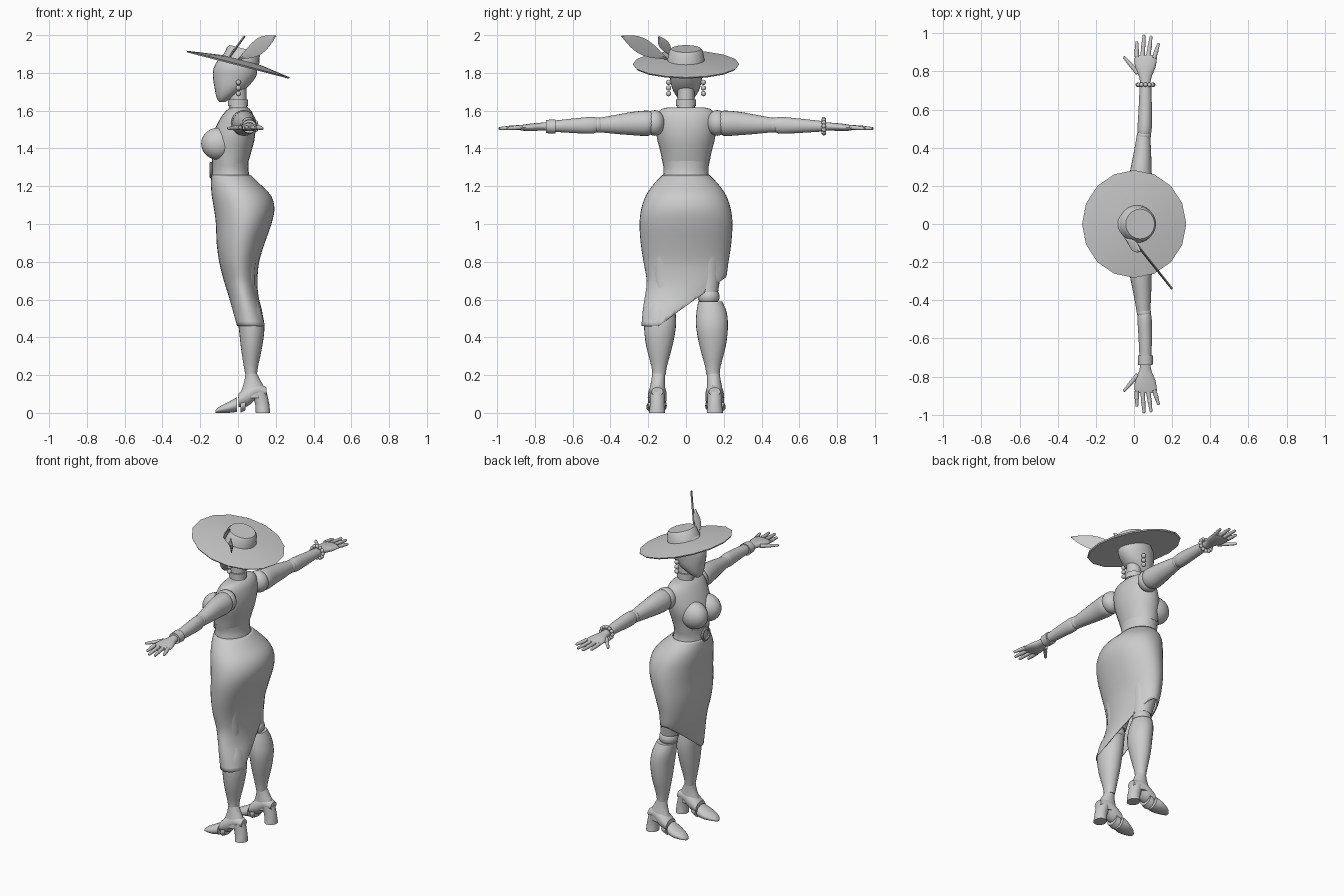
import bpy, bmesh, math
from mathutils import Vector, Matrix

cube = bpy.data.objects.get("Cube")
if cube:
    bpy.data.objects.remove(cube, do_unlink=True)

GREY = (0.6, 0.6, 0.6, 1)
mat = bpy.data.materials.new("plain grey")
mat.use_nodes = True
mat.diffuse_color = GREY
mat.node_tree.nodes["Principled BSDF"].inputs["Base Color"].default_value = GREY
parts = []


def finish(name, bm):
    """Turn a bmesh into a named object with the shared material."""
    bmesh.ops.recalc_face_normals(bm, faces=bm.faces)
    mesh = bpy.data.meshes.new(name)
    bm.to_mesh(mesh)
    bm.free()
    mesh.materials.append(mat)
    obj = bpy.data.objects.new(name, mesh)
    bpy.context.collection.objects.link(obj)
    parts.append(obj)
    return obj


def resample(rows, steps):
    """Catmull-Rom refinement of the section rows."""
    out = []
    for i in range(len(rows) - 1):
        a, b, c, d = (rows[max(0, min(len(rows) - 1, i + k))] for k in (-1, 0, 1, 2))
        for s in range(steps):
            t = s / steps
            out.append([(2*q + (r - p)*t + (2*p - 5*q + 4*r - w)*t*t
                         + (3*q - p - 3*r + w)*t**3) / 2
                        for p, q, r, w in zip(a, b, c, d)])
    return out + [rows[-1]]


def loft(name, axis, rows, side=1, steps=3, segs=24, caps=True):
    """Oval sections: position on axis, then low/high bounds of the other two axes."""
    bm = bmesh.new()
    rings = []
    for t, lo1, hi1, lo2, hi2 in resample(rows, steps):
        ring = []
        for k in range(segs):
            a = math.tau * k / segs
            co = [(lo1 + hi1 + (hi1 - lo1) * math.cos(a)) / 2,
                  (lo2 + hi2 + (hi2 - lo2) * math.sin(a)) / 2]
            co.insert("xyz".index(axis), t)
            ring.append(bm.verts.new((co[0], co[1] * side, co[2])))
        rings.append(ring)
    for r, s in zip(rings, rings[1:]):
        for k in range(segs):
            j = (k + 1) % segs
            bm.faces.new((r[k], r[j], s[j], s[k]))
    if caps:
        bm.faces.new(rings[0])
        bm.faces.new(rings[-1])
    return finish(name, bm)


def ball(name, centre, size, segs=16):
    """Ellipsoid."""
    bm = bmesh.new()
    bmesh.ops.create_uvsphere(bm, u_segments=segs, v_segments=segs // 2 + 2, radius=1)
    bmesh.ops.transform(bm, verts=bm.verts,
                        matrix=Matrix.Translation(centre) @ Matrix.Diagonal((*size, 1)))
    return finish(name, bm)


def rod(name, a, b, r1, r2):
    """Tapered rod between two points."""
    a, b = Vector(a), Vector(b)
    d = b - a
    bm = bmesh.new()
    bmesh.ops.create_cone(bm, cap_ends=True, segments=10, radius1=r1, radius2=r2, depth=d.length)
    turn = d.to_track_quat("Z", "Y").to_matrix().to_4x4()
    bmesh.ops.transform(bm, verts=bm.verts, matrix=Matrix.Translation((a + b) / 2) @ turn)
    return finish(name, bm)


def feather(name, base, tip, width, side):
    """Leaf-shaped plate with a raised midrib."""
    base, tip = Vector(base), Vector(tip)
    d = tip - base
    side = (Vector(side) - Vector(side).project(d)).normalized()
    rib = d.cross(side).normalized() * 0.006
    bm = bmesh.new()
    rows = []
    n = 10
    for i in range(n + 1):
        t = i / n
        w = width * (0.06 + math.sin(math.pi * t ** 1.2))
        p = base + d * t
        rows.append([bm.verts.new(v) for v in (p - side * w, p + rib, p + side * w, p - rib)])
    for r, s in zip(rows, rows[1:]):
        for k in range(4):
            j = (k + 1) % 4
            bm.faces.new((r[k], r[j], s[j], s[k]))
    bm.faces.new(rows[0])
    bm.faces.new(rows[-1])
    finish(name, bm)


# Torso, bust and waistband
loft("torso", "z", [(1.32, -.135, .052, -.124, .124), (1.38, -.14, .07, -.135, .135),
                    (1.45, -.14, .088, -.153, .153), (1.52, -.115, .092, -.16, .16),
                    (1.58, -.08, .08, -.155, .155), (1.61, -.05, .06, -.125, .125),
                    (1.618, -.03, .045, -.08, .08)])
for s, label in ((1, "right"), (-1, "left")):
    ball(label + "_bust", (-.105, s * .068, 1.425), (.09, .073, .085), 24)
loft("waistband", "z", [(1.25, -.138, .062, -.122, .122), (1.29, -.136, .055, -.118, .118),
                        (1.335, -.138, .056, -.126, .126)])
bpy.ops.mesh.primitive_torus_add(location=(-.143, 0, 1.285), rotation=(0, math.pi / 2, 0),
                                 major_radius=.036, minor_radius=.008,
                                 major_segments=24, minor_segments=8)
buckle = bpy.context.object
buckle.name = "belt_buckle"
buckle.data.materials.append(mat)
parts.append(buckle)

# Wrap skirt with a slanting hem
skirt = loft("skirt", "z", [(.46, -.005, .142, -.236, -.04), (.55, -.03, .125, -.228, .06),
                            (.62, -.05, .108, -.217, .15), (.7, -.075, .103, -.208, .207),
                            (.8, -.1, .112, -.225, .225), (.9, -.113, .142, -.24, .24),
                            (1, -.117, .177, -.246, .246), (1.08, -.127, .193, -.237, .237),
                            (1.15, -.139, .175, -.213, .213), (1.21, -.143, .118, -.172, .172),
                            (1.26, -.14, .066, -.124, .124)], segs=40, caps=False)
bm = bmesh.new()
bm.from_mesh(skirt.data)
bmesh.ops.bisect_plane(bm, geom=bm.verts[:] + bm.edges[:] + bm.faces[:], clear_inner=True,
                       plane_co=(0, -.14, .465), plane_no=(0, -.72, 1))
bm.to_mesh(skirt.data)
bm.free()
shell = skirt.modifiers.new("cloth", "SOLIDIFY")
shell.thickness = .006

# Neck, choker and head
loft("neck", "z", [(1.59, -.05, .055, -.052, .052), (1.65, -.045, .045, -.045, .045),
                   (1.74, -.045, .045, -.045, .045)])
loft("choker", "z", [(1.625, -.053, .053, -.053, .053), (1.66, -.053, .053, -.053, .053)], steps=1)
loft("head", "z", [(1.645, -.098, -.07, -.018, .018), (1.67, -.114, -.03, -.046, .046),
                   (1.72, -.124, .045, -.074, .074), (1.78, -.133, .095, -.086, .086),
                   (1.83, -.127, .1, -.09, .09), (1.89, -.09, .08, -.07, .07),
                   (1.92, -.04, .04, -.03, .03)])

# Tilted wide hat and feathers
brim = loft("hat_brim", "z", [(-.004, -.277, .277, -.277, .277), (.004, -.282, .282, -.282, .282),
                              (.028, -.1, .12, -.1, .1)], steps=1, segs=16)
crown = loft("hat_crown", "z", [(.02, -.09, .11, -.1, .1), (.075, -.08, .1, -.09, .09),
                                (.09, -.068, .088, -.078, .078)], steps=1)
for o in (brim, crown):
    o.location = (0, 0, 1.843)
    o.rotation_euler = (0, math.radians(14.5), 0)
feather("large_feather", (0, -.09, 1.87), (.2, -.34, 1.995), .042, (0, 0, 1))
feather("small_feather", (-.045, -.075, 1.885), (.035, -.145, 1.995), .027, (0, 1, 0))

for s, label in ((1, "right"), (-1, "left")):
    # Earrings
    for i in range(3):
        ball(label + "_earring_bead", (.002, s * .092, 1.75 - .03 * i), (.014, .014, .014), 10)

    # Arms
    ball(label + "_shoulder_joint", (.03, s * .165, 1.535), (.066, .055, .068))
    loft(label + "_upper_arm", "y", [(.17, -.015, .08, 1.49, 1.59), (.2, -.03, .097, 1.467, 1.6),
                                     (.28, -.02, .092, 1.47, 1.594), (.37, -.002, .09, 1.477, 1.578),
                                     (.46, .014, .085, 1.486, 1.562)], s)
    ball(label + "_elbow_joint", (.052, s * .465, 1.524), (.038, .032, .04))
    loft(label + "_forearm", "y", [(.465, .022, .086, 1.49, 1.56), (.5, .018, .093, 1.478, 1.567),
                                   (.6, .024, .094, 1.482, 1.558), (.73, .03, .09, 1.49, 1.544)], s)

    # Hands
    loft(label + "_palm", "y", [(.72, .035, .083, 1.495, 1.54), (.77, .027, .092, 1.495, 1.536),
                                (.82, .006, .112, 1.491, 1.532), (.87, .004, .12, 1.495, 1.524),
                                (.885, .012, .114, 1.5, 1.52)], s)
    fingers = [((.014, .875), (.015, .95)), ((.045, .88), (.052, .985)),
               ((.075, .88), (.089, .98)), ((.105, .87), (.128, .942))]
    for root, tip in fingers + [((.02, .79), (-.05, .872))]:
        a = Vector((root[0], s * root[1], 1.512))
        b = Vector((tip[0], s * tip[1], 1.506))
        mid = a.lerp(b, .5)
        rod(label + "_finger_base", a, mid, .0125, .011)
        rod(label + "_finger_end", mid, b, .011, .008)
        ball(label + "_finger_joint", mid, (.012, .012, .012), 10)
        ball(label + "_fingertip", b, (.008, .008, .008), 8)

    # Legs
    loft(label + "_thigh", "z", [(.64, -.02, .09, .065, .17), (.75, -.05, .09, .05, .185),
                                 (.9, -.07, .11, .035, .2)], s)
    ball(label + "_knee_joint", (.04, s * .12, .615), (.057, .058, .052))
    loft(label + "_calf", "z", [(.2, .04, .1, .108, .178), (.25, .03, .107, .1, .184),
                                (.35, .015, .128, .073, .21), (.45, .004, .14, .054, .222),
                                (.53, -.008, .127, .055, .216), (.59, -.014, .105, .065, .192)], s)

    # Heeled shoes
    loft(label + "_ankle", "z", [(.08, .0, .14, .11, .198), (.13, .022, .14, .11, .192),
                                 (.17, .034, .12, .112, .184), (.21, .04, .1, .112, .178)], s)
    loft(label + "_instep", "x", [(.002, .104, .202, .03, .1), (.05, .102, .202, .035, .145),
                                  (.1, .108, .194, .075, .16), (.15, .122, .182, .09, .135)], s)
    loft(label + "_sole", "x", [(.012, .106, .2, .0, .07), (.04, .108, .198, .015, .08)], s)
    loft(label + "_heel", "z", [(0, .094, .17, .11, .196), (.05, .09, .165, .114, .19),
                                (.11, .07, .152, .112, .192)], s)
    loft(label + "_toe", "x", [(-.12, .145, .175, 0, .012), (-.1, .126, .194, 0, .032),
                               (-.05, .104, .21, 0, .058), (-.005, .102, .204, .005, .083)], s)

# Beaded bracelet on one wrist, plain cuff on the other
for i in range(12):
    a = math.tau * i / 12
    ball("bracelet_bead", (.06 + .041 * math.cos(a), .73, 1.518 + .037 * math.sin(a)),
         (.012, .012, .012), 10)
loft("cuff", "y", [(.69, .02, .1, 1.478, 1.554), (.74, .022, .098, 1.481, 1.551)], -1, steps=1)

# Shading
bpy.ops.object.select_all(action="DESELECT")
for o in parts:
    o.select_set(True)
bpy.context.view_layer.objects.active = parts[0]
bpy.ops.object.shade_smooth_by_angle(angle=math.radians(40))
